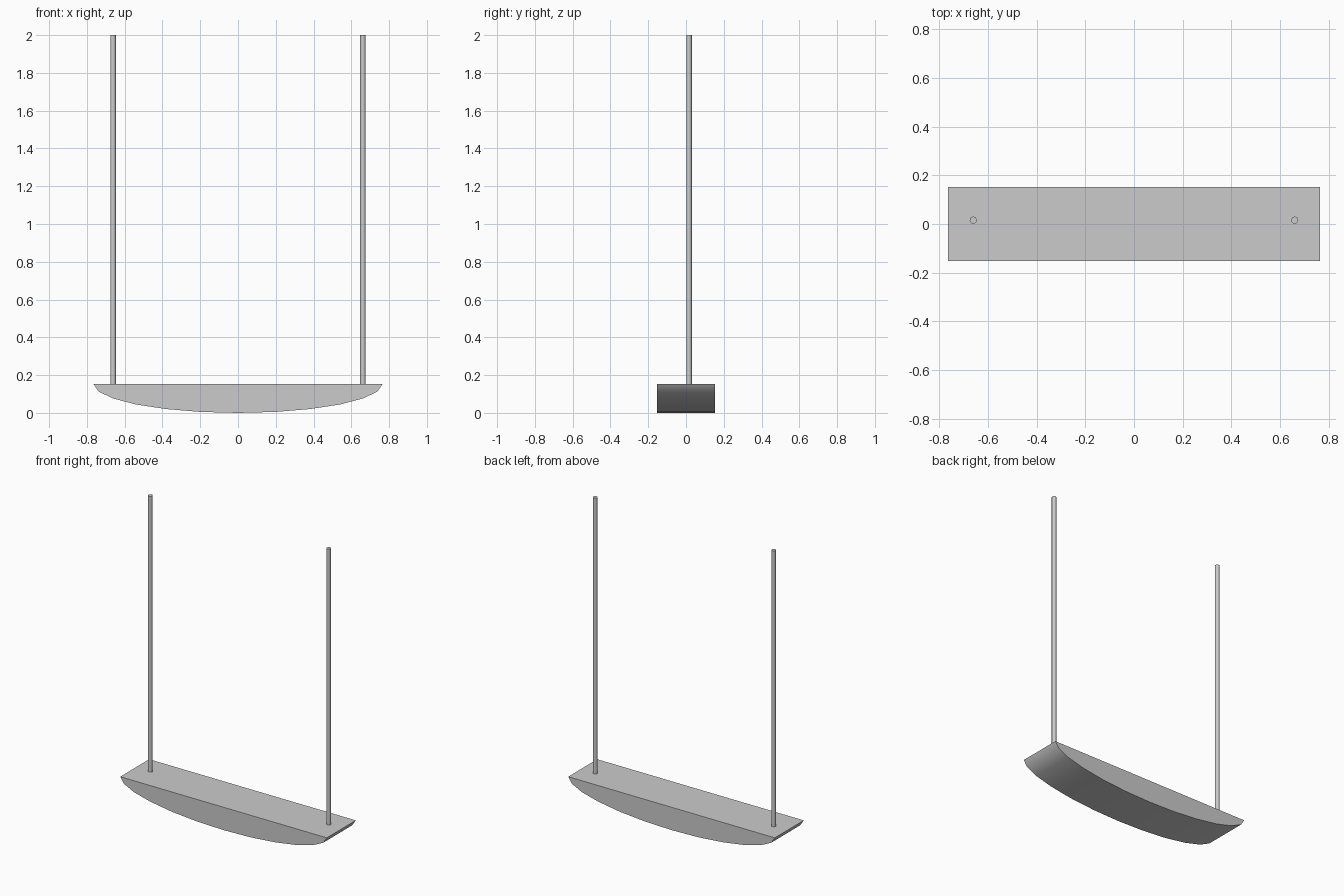
import bpy, bmesh, math

if "Cube" in bpy.data.objects:
    bpy.data.objects.remove(bpy.data.objects["Cube"])

HALF_LEN, HALF_DEPTH, SEAT_H = 0.765, 0.153, 0.153


def finish(bm, name):
    bmesh.ops.recalc_face_normals(bm, faces=bm.faces)
    mesh = bpy.data.meshes.new(name)
    bm.to_mesh(mesh)
    bm.free()
    obj = bpy.data.objects.new(name, mesh)
    bpy.context.collection.objects.link(obj)
    bpy.ops.object.select_all(action='DESELECT')
    obj.select_set(True)
    bpy.context.view_layer.objects.active = obj
    bpy.ops.object.shade_smooth_by_angle(angle=math.radians(35))
    return obj


# Seat: half of a 24-sided ellipse, flat side up, extruded front to back
bm = bmesh.new()
profile = []
for i in range(13):
    a = math.pi * i / 12
    profile.append(bm.verts.new((HALF_LEN * math.cos(a), -HALF_DEPTH,
                                 SEAT_H * (1 - math.sin(a)))))
face = bm.faces.new(profile)
out = bmesh.ops.extrude_face_region(bm, geom=[face])
moved = [g for g in out["geom"] if isinstance(g, bmesh.types.BMVert)]
bmesh.ops.translate(bm, verts=moved, vec=(0, 2 * HALF_DEPTH, 0))
finish(bm, "seat")

# Hanging ropes: thin vertical rods standing on the seat
ROPE_BASE, ROPE_TOP = 0.15, 2.0
for side, label in ((-1, "left"), (1, "right")):
    bm = bmesh.new()
    bmesh.ops.create_cone(bm, cap_ends=True, segments=16, radius1=0.0145,
                          radius2=0.0145, depth=ROPE_TOP - ROPE_BASE)
    bmesh.ops.translate(bm, verts=bm.verts,
                        vec=(side * 0.661, 0.016, (ROPE_BASE + ROPE_TOP) / 2))
    finish(bm, label + "_rope")
